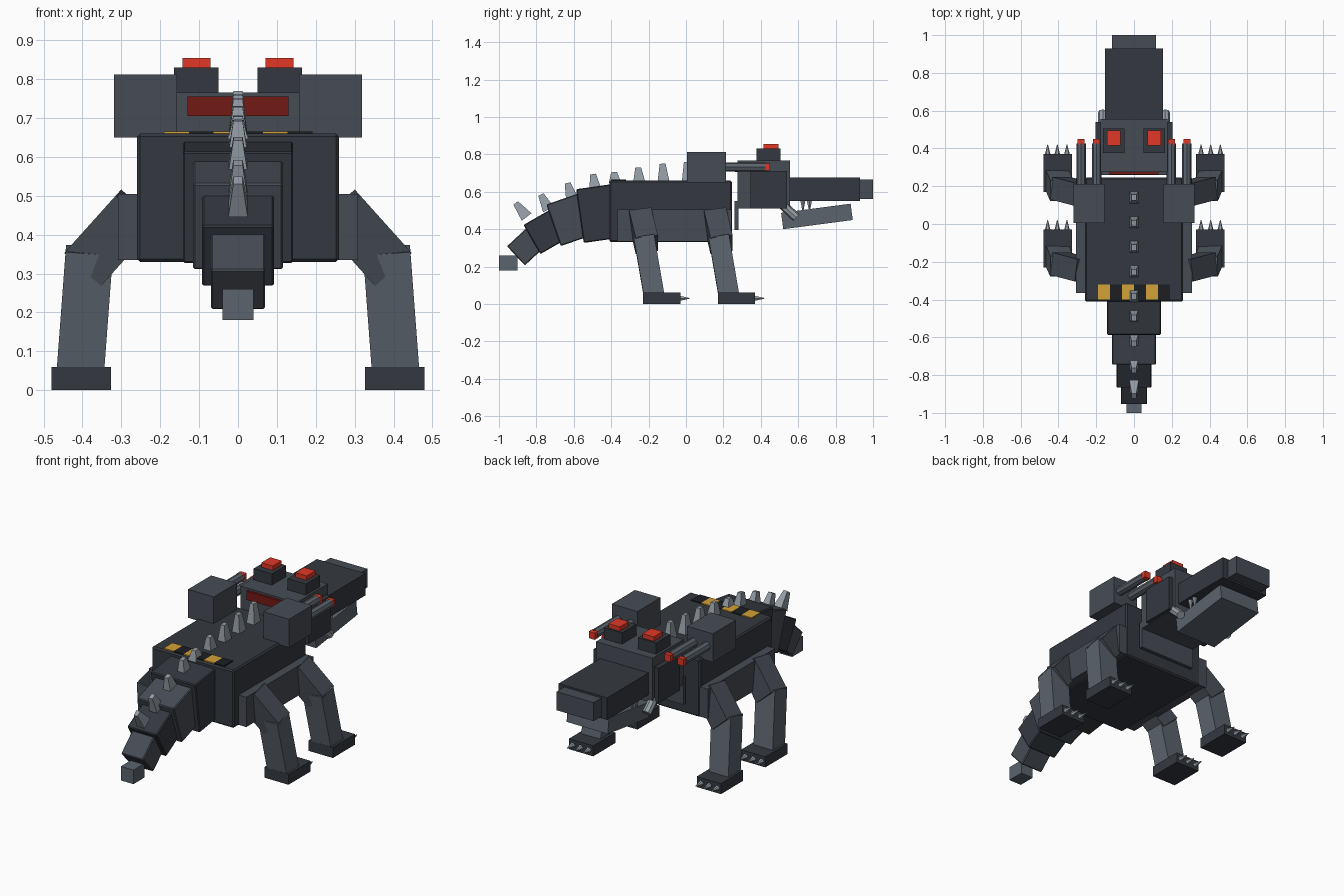
import bpy, bmesh
from math import radians, sin, cos
from mathutils import Matrix, Vector

if "Cube" in bpy.data.objects:
    bpy.data.objects.remove(bpy.data.objects["Cube"])


def mat(name, *rgb):
    m = bpy.data.materials.new(name)
    m.diffuse_color = (*rgb, 1)
    m.use_nodes = True
    m.node_tree.nodes["Principled BSDF"].inputs["Base Color"].default_value = m.diffuse_color
    return m


DARK = mat("dark_armour", .034, .040, .050)
MID = mat("mid_armour", .062, .072, .090)
STEEL = mat("steel", .105, .125, .150)
PALE = mat("pale_metal", .30, .34, .38)
RED = mat("red_light", .75, .04, .02)
DEEP = mat("deep_red", .17, .01, .008)
GOLD = mat("hazard_yellow", .66, .36, .04)
BLACK = mat("hazard_black", .012, .013, .016)


def finish(name, bm, m, matrix, bevel=0):
    me = bpy.data.meshes.new(name)
    bmesh.ops.recalc_face_normals(bm, faces=bm.faces)
    bm.to_mesh(me)
    bm.free()
    ob = bpy.data.objects.new(name, me)
    bpy.context.collection.objects.link(ob)
    ob.matrix_world = matrix
    me.materials.append(m)
    if bevel:
        b = ob.modifiers.new("edge", 'BEVEL')
        b.width, b.segments = bevel, 1
    return ob


def block(name, matrix, size, m, bevel=0, taper=1):
    """Box centred on the matrix; taper shrinks its top face."""
    bm = bmesh.new()
    bmesh.ops.create_cube(bm, size=1)
    for v in bm.verts:
        k = taper if v.co.z > 0 else 1
        v.co = Vector((v.co.x * size[0] * k, v.co.y * size[1] * k, v.co.z * size[2]))
    return finish(name, bm, m, matrix, bevel)


def box(name, x, y, z, m, bevel=0):
    """Axis-aligned box from its (low, high) ranges."""
    c = [(r[0] + r[1]) / 2 for r in (x, y, z)]
    return block(name, Matrix.Translation(c), [abs(r[1] - r[0]) for r in (x, y, z)], m, bevel)


def tilted(y, z, deg, x=0):
    return Matrix.Translation((x, y, z)) @ Matrix.Rotation(radians(deg), 4, 'X')


def frame(a, b, side):
    """Matrix midway from a to b, local z along the line; returns its length too."""
    a, b = Vector(a), Vector(b)
    d = (b - a).normalized()
    s = Vector(side)
    ya = (s - d * s.dot(d)).normalized()
    rot = Matrix((ya.cross(d), ya, d)).transposed().to_4x4()
    return Matrix.Translation((a + b) / 2) @ rot, (b - a).length


def beam(name, a, b, w, d, m):
    mx, n = frame(a, b, (0, 1, 0))
    return block(name, mx, (w, d, n), m)


def rod(name, a, b, r1, r2, m, sides=8):
    mx, n = frame(a, b, (1, 0, 0))
    bm = bmesh.new()
    bmesh.ops.create_cone(bm, cap_ends=True, segments=sides, radius1=r1, radius2=r2, depth=n)
    return finish(name, bm, m, mx)


# Torso, chest plate and hazard strip
box("torso", (-.26, .26), (-.41, .245), (.33, .66), DARK, .008)
box("chest_plate", (-.18, .18), (.26, .28), (.395, .55), MID)
for i in range(6):
    x = -.19 + i * .0635
    box("hazard_tile", (x, x + .0635), (-.40, -.32), (.655, .666), BLACK if i % 2 else GOLD)

# Tail: width, length, height, centre y, centre z, tilt
tail = [(.284, .20, .29, -.468, .484, 8, DARK), (.232, .18, .235, -.623, .450, 19, MID),
        (.186, .17, .18, -.750, .387, 30, DARK), (.140, .14, .14, -.858, .305, 43, MID)]
for w, l, h, y, z, a, m in tail:
    block("tail_segment", tilted(y, z, a), (w, l, h), m, .005)
box("tail_tip", (-.04, .04), (-1, -.90), (.18, .26), STEEL)

# Dorsal spikes: base y, base z, height, lean
spikes = [(.14, .65, .12, 0), (.01, .65, .11, 3), (-.12, .65, .10, 3), (-.25, .65, .08, 4),
          (-.38, .65, .055, 5), (-.485, .61, .085, 8), (-.61, .565, .085, 16),
          (-.735, .505, .09, 27), (-.852, .465, .095, 38)]
for y, z, h, a in spikes:
    block("dorsal_spike", tilted(y, z, a) @ Matrix.Translation((0, 0, h / 2)),
          (.05, .065, h), PALE, 0, .48)

# Head, snout and lower jaw
box("skull", (-.178, .178), (.275, .556), (.51, .766), MID)
box("snout", (-.153, .153), (.55, .93), (.55, .676), DARK)
box("nose", (-.117, .117), (.92, 1.0), (.56, .666), MID)
block("lower_jaw", tilted(.70, .468, 7.5), (.26, .375, .088), STEEL)
box("rear_light_bar", (-.13, .13), (.262, .28), (.705, .755), DEEP)

for s in (-1, 1):
    # Cheeks, jaw pistons, teeth and eye turrets
    box("cheek_plate", (s * .17, s * .205), (.345, .54), (.51, .71), DARK)
    rod("jaw_piston", (s * .165, .50, .545), (s * .165, .59, .462), .025, .025, PALE)
    for y in (.625, .66):
        rod("tooth", (s * .125, y, .555), (s * .125, y, .50), .016, .004, PALE, 6)
    box("eye_turret", (s * .05, s * .165), (.377, .505), (.76, .83), DARK)
    box("eye_light", (s * .071, s * .143), (.415, .495), (.825, .855), RED)

    # Shoulder pods with twin cannons
    box("shoulder_pod", (s * .157, s * .319), (.005, .213), (.65, .812), MID)
    for x in (.198, .280):
        rod("cannon", (s * x, .20, .732), (s * x, .425, .732), .025, .025, STEEL)
        box("cannon_tip", (s * (x - .019), s * (x + .019)), (.415, .45), (.713, .751), RED)

    # Hip rail and the legs
    box("hip_rail", (s * .25, s * .308), (-.365, .243), (.335, .505), MID)
    for y in (-.22, .18):
        beam("thigh", (s * .26, y - .025, .466), (s * .393, y + .01, .318), .127, .12, MID)
        beam("shin", (s * .382, y - .005, .36), (s * .406, y + .05, .04), .122, .11, STEEL)
        box("foot", (s * .327, s * .48), (y - .01, y + .19), (0, .06), DARK)
        for x in (.355, .406, .457):
            rod("claw", (s * x, y + .185, .03), (s * x, y + .24, .03), .016, .002, PALE, 6)
